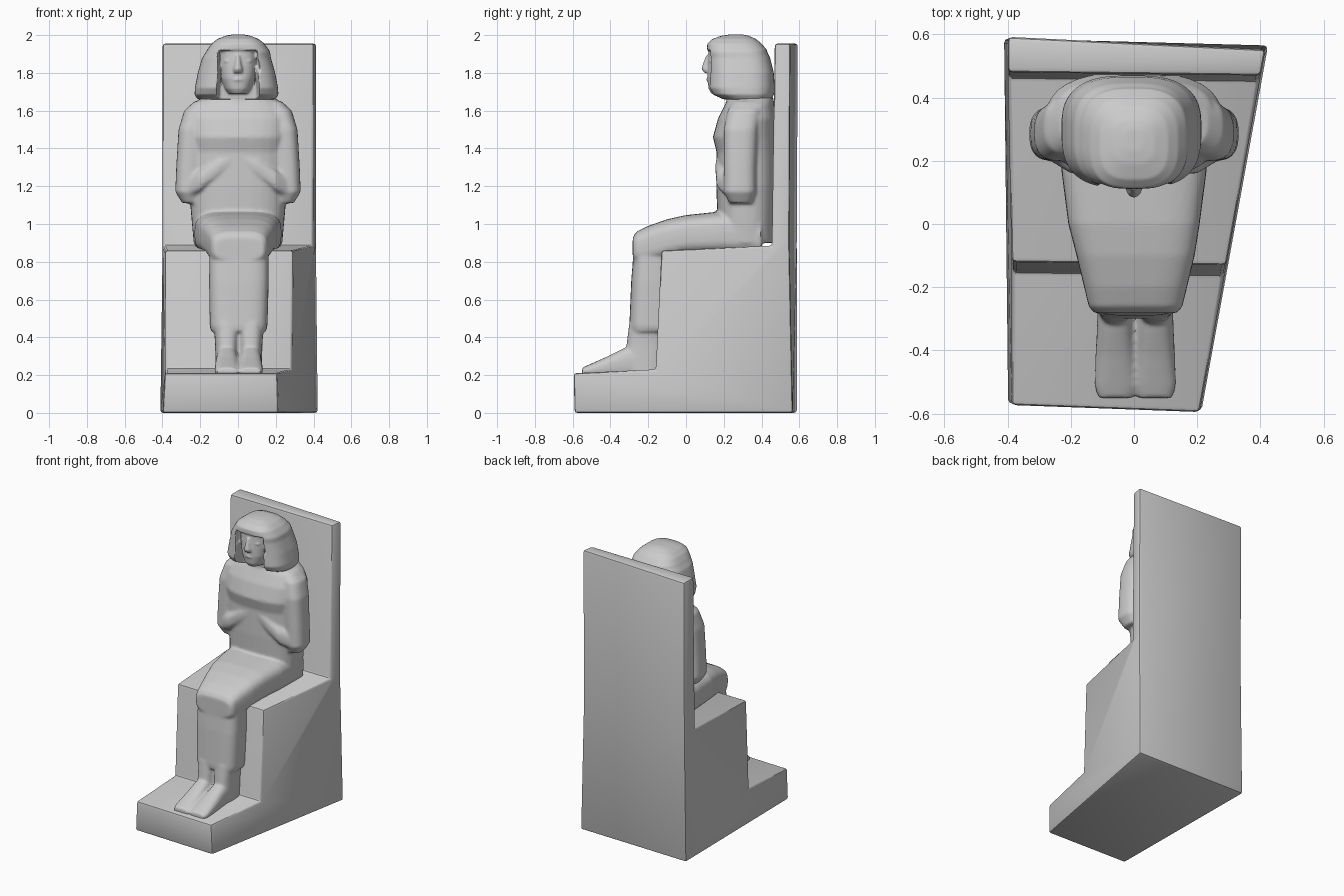
import bpy, bmesh, math


def finish(bm, name, mods):
    """Turn a bmesh into an object, apply modifiers, shade smooth by angle."""
    bmesh.ops.recalc_face_normals(bm, faces=bm.faces[:])
    me = bpy.data.meshes.new(name)
    bm.to_mesh(me)
    bm.free()
    ob = bpy.data.objects.new(name, me)
    bpy.context.collection.objects.link(ob)
    bpy.ops.object.select_all(action='DESELECT')
    ob.select_set(True)
    bpy.context.view_layer.objects.active = ob
    for kind, settings in mods:
        m = ob.modifiers.new(kind.title(), kind)
        for key, val in settings.items():
            setattr(m, key, val)
        bpy.ops.object.modifier_apply(modifier=m.name)
    bpy.ops.object.shade_smooth_by_angle(angle=math.radians(35))
    return ob


def loft(bm, axis, stack, power=2.6, seg=32, tweak=None):
    """Closed shell through superellipse sections (pos, c1, c2, r1, r2) along an axis."""
    rings = []
    for pos, c1, c2, r1, r2 in stack:
        ring = []
        for i in range(seg):
            a = math.tau * i / seg
            c, s = math.cos(a), math.sin(a)
            u = c1 + r1 * math.copysign(abs(c) ** (2 / power), c)
            v = c2 + r2 * math.copysign(abs(s) ** (2 / power), s)
            co = {'x': (pos, u, v), 'y': (u, pos, v), 'z': (u, v, pos)}[axis]
            ring.append(bm.verts.new(tweak(*co) if tweak else co))
        rings.append(ring)
    for lo, hi in zip(rings, rings[1:]):
        for i in range(seg):
            j = (i + 1) % seg
            bm.faces.new((lo[i], lo[j], hi[j], hi[i]))
    bm.faces.new(rings[0])
    bm.faces.new(rings[-1])


# Throne: stepped side profile, with a slanted right flank
bm = bmesh.new()
profile = [(-0.58, 0.0), (-0.585, 0.21), (-0.15, 0.23), (-0.12, 0.86),
           (0.465, 0.885), (0.48, 1.955), (0.58, 1.955), (0.575, 0.9), (0.575, 0.0)]
left, right = [], []
for y, z in profile:
    back = y > 0.5
    flare = 0.012 if z == 0 else 0
    left.append(bm.verts.new((-0.387 - 0.012 * (y > 0.4) - flare, y + 0.012 * (1 if back else y < -0.5), z)))
    ry = y - (0.028 if back and z > 0 else 0.01)
    right.append(bm.verts.new((0.208 + (ry + 0.59) * 0.182 + 0.5 * flare, ry, z)))
bm.faces.new(left)
bm.faces.new(right)
for i in range(len(profile)):
    j = (i + 1) % len(profile)
    bm.faces.new((left[i], left[j], right[j], right[i]))
throne = finish(bm, "throne", [
    ('BEVEL', dict(width=0.014, segments=2, limit_method='ANGLE'))])

# Body
bm = bmesh.new()
# torso and neck
loft(bm, 'z', [(0.90, 0, 0.32, 0.235, 0.15), (1.07, 0, 0.32, 0.25, 0.155),
               (1.20, 0, 0.32, 0.26, 0.16), (1.38, 0, 0.32, 0.26, 0.158),
               (1.46, 0, 0.31, 0.27, 0.168), (1.56, 0, 0.325, 0.28, 0.155),
               (1.63, 0, 0.335, 0.25, 0.13), (1.67, 0, 0.345, 0.19, 0.12)])
loft(bm, 'z', [(1.60, 0, 0.33, 0.11, 0.12), (1.76, 0, 0.33, 0.09, 0.11)])
for s in (-1, 1):
    # upper arm
    loft(bm, 'z', [(z, s * x, y, rx, ry) for z, x, y, rx, ry in (
        (1.11, 0.245, 0.29, 0.05, 0.06), (1.17, 0.26, 0.285, 0.072, 0.085),
        (1.30, 0.255, 0.285, 0.072, 0.085), (1.50, 0.24, 0.29, 0.075, 0.09),
        (1.60, 0.21, 0.31, 0.075, 0.09), (1.65, 0.17, 0.32, 0.06, 0.07))])
    # folded forearm and hand
    loft(bm, 'x', [(s * x, y, z, ry, rz) for x, y, z, ry, rz in (
        (0.28, 0.26, 1.19, 0.05, 0.06), (0.20, 0.215, 1.23, 0.055, 0.06),
        (0.10, 0.197, 1.30, 0.042, 0.055), (0.03, 0.192, 1.34, 0.03, 0.042))])
    # ankle
    x = 0.004 + s * 0.063
    loft(bm, 'z', [(0.19, x, -0.22, 0.06, 0.11), (0.36, x, -0.21, 0.062, 0.105),
                   (0.48, x, -0.20, 0.07, 0.10)])
    # foot
    loft(bm, 'y', [(-0.18, x, 0.29, 0.055, 0.10), (-0.33, x, 0.26, 0.058, 0.082),
                   (-0.42, x, 0.24, 0.063, 0.057), (-0.51, x, 0.225, 0.066, 0.032),
                   (-0.55, x, 0.217, 0.055, 0.022)])
# lap
loft(bm, 'y', [(0.40, 0, 0.95, 0.235, 0.125), (0.17, 0, 0.95, 0.23, 0.115),
               (0.0, 0, 0.94, 0.208, 0.107), (-0.10, 0.005, 0.92, 0.187, 0.105),
               (-0.20, 0.005, 0.89, 0.163, 0.10), (-0.262, 0.005, 0.875, 0.148, 0.085),
               (-0.282, 0.005, 0.87, 0.13, 0.06)], 3.5)
# long skirt over the shins
loft(bm, 'z', [(0.43, 0.003, -0.18, 0.145, 0.116), (0.46, 0.003, -0.18, 0.153, 0.12),
               (0.70, 0.005, -0.18, 0.158, 0.110), (0.92, 0.005, -0.18, 0.155, 0.092)], 3.5)
finish(bm, "seated_body", [('REMESH', dict(mode='VOXEL', voxel_size=0.009)),
                           ('SMOOTH', dict(factor=0.5, iterations=6))])

# Head
bm = bmesh.new()


def face_opening(x, y, z):
    """Push the front of the hair back so the face shows between two side lobes."""
    return (x, max(y, 0.21), z) if abs(x) < 0.1 and y < 0.3 and z < 1.915 else (x, y, z)


# hair
loft(bm, 'z', [(z, -0.008 if z < 1.9 else 0, (f + b) / 2, rx, (b - f) / 2)
               for z, rx, f, b in (
    (1.66, 0.205, 0.19, 0.45), (1.685, 0.222, 0.135, 0.465), (1.72, 0.220, 0.112, 0.47),
    (1.80, 0.205, 0.115, 0.465), (1.88, 0.182, 0.113, 0.445), (1.91, 0.17, 0.11, 0.43),
    (1.92, 0.165, 0.11, 0.43), (1.955, 0.14, 0.113, 0.40), (1.98, 0.108, 0.14, 0.37),
    (1.997, 0.065, 0.19, 0.33), (2.003, 0.03, 0.23, 0.30))], 2.9, 72, face_opening)
# face
loft(bm, 'z', [(1.69, 0, 0.22, 0.05, 0.085), (1.715, 0, 0.22, 0.07, 0.10),
               (1.77, 0, 0.22, 0.09, 0.107), (1.84, 0, 0.22, 0.10, 0.105),
               (1.93, 0, 0.22, 0.10, 0.10)], 2.4)
# nose, lips, eyes
loft(bm, 'z', [(1.80, 0, 0.115, 0.024, 0.018), (1.82, 0, 0.113, 0.026, 0.031),
               (1.85, 0, 0.118, 0.018, 0.028), (1.895, 0, 0.125, 0.012, 0.018)], 2, 16)
feature = ((-1, 0.4), (-0.5, 0.9), (0, 1), (0.5, 0.9), (1, 0.4))
for cx, cy, cz, w, d, h in ((0, 0.117, 1.765, 0.036, 0.010, 0.011),
                            (-0.048, 0.131, 1.862, 0.026, 0.010, 0.010),
                            (0.048, 0.131, 1.862, 0.026, 0.010, 0.010)):
    loft(bm, 'x', [(cx + t * w, cy + abs(t) * 0.006, cz, d * k, h * k) for t, k in feature], 2, 16)
finish(bm, "head", [('REMESH', dict(mode='VOXEL', voxel_size=0.006)),
                    ('SMOOTH', dict(factor=0.5, iterations=4))])
